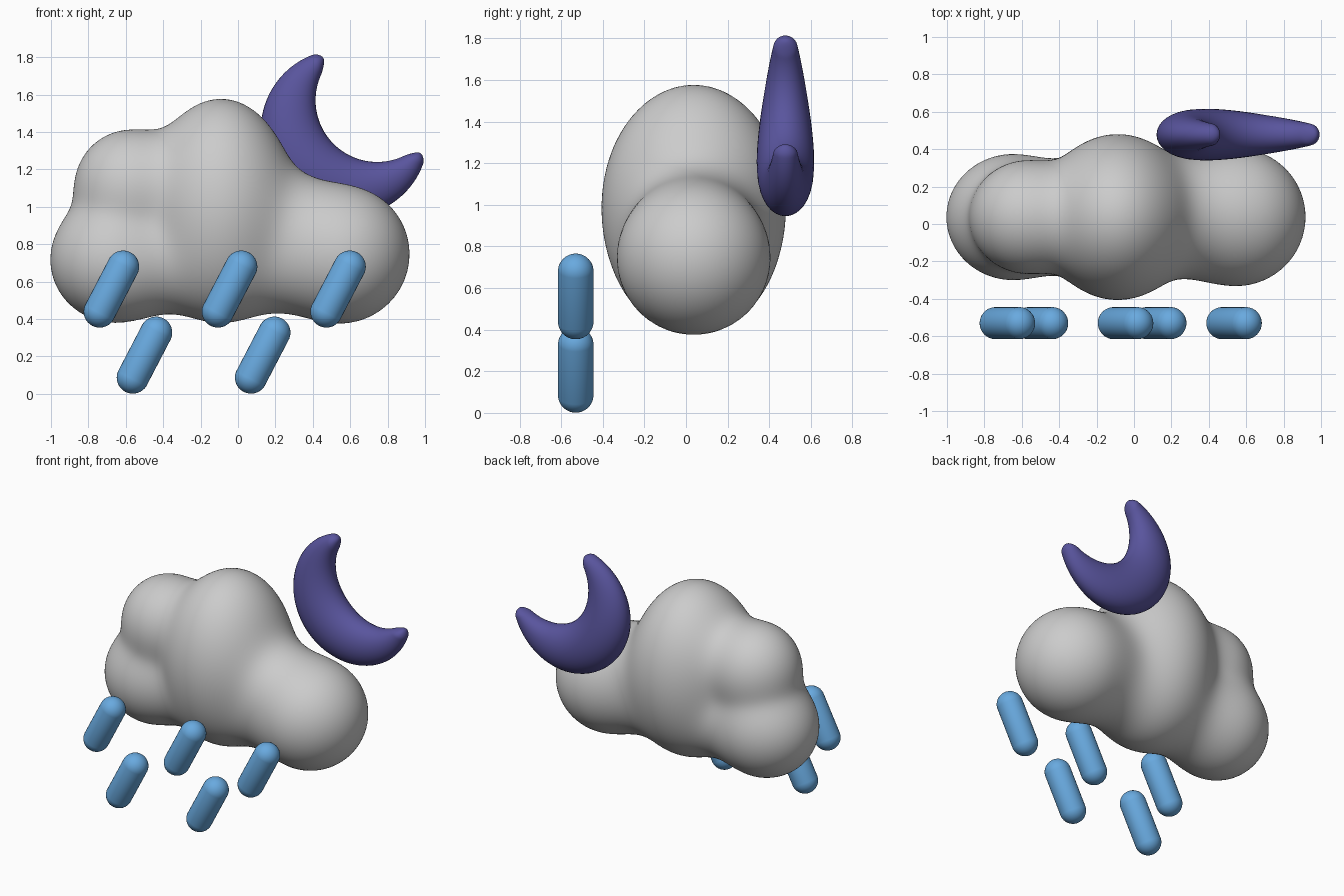
import bpy, bmesh
from math import sin, cos, pi, radians, sqrt, exp, log, atan2
from mathutils import Vector, Matrix

if "Cube" in bpy.data.objects:
    bpy.data.objects.remove(bpy.data.objects["Cube"])


def material(name, rgb):
    m = bpy.data.materials.new(name)
    m.diffuse_color = (*rgb, 1)
    m.use_nodes = True
    m.node_tree.nodes["Principled BSDF"].inputs["Base Color"].default_value = m.diffuse_color
    return m


def finish(bm, name, mat=None):
    bmesh.ops.recalc_face_normals(bm, faces=bm.faces)
    for f in bm.faces:
        f.smooth = True
    me = bpy.data.meshes.new(name)
    bm.to_mesh(me)
    bm.free()
    if mat:
        me.materials.append(mat)
    ob = bpy.data.objects.new(name, me)
    bpy.context.collection.objects.link(ob)
    return ob


# Cloud: a sphere pushed out to the smooth union of puffs and the bridges between them
Y = 0.037
PUFFS = [  # centre, radii
    (Vector((-0.09, Y, 0.985)), Vector((0.39, 0.44, 0.59))),
    (Vector((0.555, Y, 0.745)), Vector((0.345, 0.345, 0.345))),
    (Vector((-0.665, Y, 0.715)), Vector((0.33, 0.315, 0.32))),
    (Vector((-0.58, Y, 1.11)), Vector((0.275, 0.27, 0.28))),
]
BRIDGES = [  # start, end, radius
    (Vector((-0.62, Y, 0.73)), Vector((0.50, Y, 0.73)), 0.285),
    (Vector((-0.55, Y, 1.10)), Vector((-0.15, Y, 1.14)), 0.26),
    (Vector((0.55, Y, 0.76)), Vector((0.05, Y, 0.98)), 0.29),
]
BLEND = 0.05


def field(p):
    total = 0
    for c, r in PUFFS:
        q = p - c
        k0 = Vector((q.x / r.x, q.y / r.y, q.z / r.z)).length
        k1 = Vector((q.x / r.x**2, q.y / r.y**2, q.z / r.z**2)).length
        total += exp(-k0 * (k0 - 1) / max(k1, 1e-6) / BLEND)
    for a, b, r in BRIDGES:
        t = min(1, max(0, (p - a).dot(b - a) / (b - a).length_squared))
        total += exp((r - (p - a.lerp(b, t)).length) / BLEND)
    return -BLEND * log(max(total, 1e-300))


core = Vector((-0.10, Y, 0.85))
bm = bmesh.new()
bmesh.ops.create_icosphere(bm, subdivisions=6, radius=1)
for v in bm.verts:
    # sample denser towards the two long ends
    ray = Vector((v.co.x * 1.5, v.co.y, v.co.z)).normalized()
    lo, hi = 0.0, 1.3
    for _ in range(16):
        mid = (lo + hi) / 2
        if field(core + ray * mid) < 0:
            lo = mid
        else:
            hi = mid
    v.co = core + ray * lo
finish(bm, "cloud")

# Crescent moon: elliptical rings swept between an outer and an inner circle
centre, R = Vector((0.58, 0.478, 1.405)), 0.46
offset, r = 0.233, 0.33
STEPS, SIDES, SPAN = 96, 32, 118
bm = bmesh.new()
rings = []
for i in range(1, STEPS):
    q = -cos(pi * i / STEPS)
    a = radians(225.5 + SPAN * q)
    u = Vector((cos(a), 0, sin(a)))
    along = offset * cos(a - pi / 4)
    inner = along + sqrt(along**2 - offset**2 + r**2)
    outer = R - 0.018 * q**4
    mid = (outer + inner) / 2
    # rounded horn tips
    e = min(1, (1 - abs(q)) * SPAN / 7)
    cap = sqrt(1 - (1 - e)**2)
    w = (outer - inner) / 2 * cap
    t = (0.05 + 0.088 * cos(q * pi / 2)) * cap
    rings.append([bm.verts.new(centre + u * (mid + w * cos(2 * pi * j / SIDES))
                               + Vector((0, t * sin(2 * pi * j / SIDES), 0)))
                  for j in range(SIDES)])
for A, B in zip(rings, rings[1:]):
    for j in range(SIDES):
        k = (j + 1) % SIDES
        bm.faces.new((A[j], A[k], B[k], B[j]))
bm.faces.new(rings[0])
bm.faces.new(rings[-1])
finish(bm, "moon", material("moon_purple", (0.10, 0.09, 0.34)))

# Rain: slanted capsules, three above and two below
blue = material("rain_blue", (0.14, 0.40, 0.74))
half = Vector((0.0625, 0, 0.12))
drops = [(-0.677, 0.56), (-0.045, 0.56), (0.535, 0.56), (-0.50, 0.207), (0.132, 0.207)]
for n, (x, z) in enumerate(drops, 1):
    bm = bmesh.new()
    bmesh.ops.create_uvsphere(bm, u_segments=32, v_segments=17, radius=0.086)
    for v in bm.verts:
        v.co.z += half.length if v.co.z > 0 else -half.length
    bm.transform(Matrix.Translation((x, -0.53, z))
                 @ Matrix.Rotation(atan2(half.x, half.z), 4, 'Y'))
    finish(bm, f"raindrop_{n}", blue)
